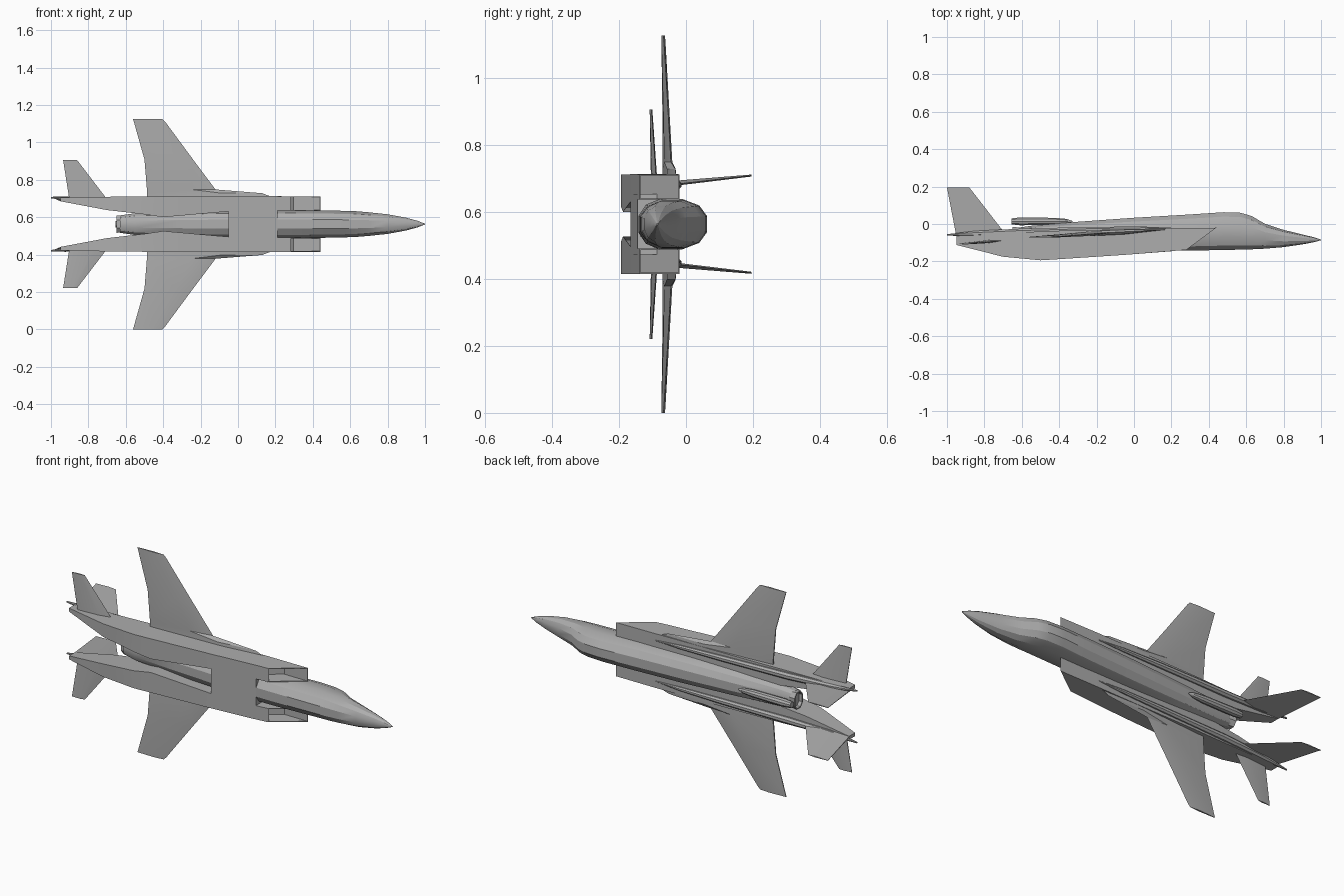
import bpy, bmesh, math
from mathutils import Vector

CENTRE = 0.563   # height of the plane of symmetry; the nose points to +x, the back to +y

cube = bpy.data.objects.get("Cube")
if cube:
    bpy.data.objects.remove(cube)

grey = bpy.data.materials.new("airframe_grey")
grey.use_nodes = True
COLOUR = (0.42, 0.42, 0.42, 1)
grey.diffuse_color = COLOUR
grey.node_tree.nodes["Principled BSDF"].inputs["Base Color"].default_value = COLOUR


def loft(name, rings, mirror=False, angle=25, hollow=None):
    """Skin equal rings of points; hollow = (wall, depth, ring end) sinks an opening."""
    bm = bmesh.new()
    loops = [[bm.verts.new(p) for p in ring] for ring in rings]
    n = len(loops[0])
    for a, b in zip(loops, loops[1:]):
        for i in range(n):
            j = (i + 1) % n
            bm.faces.new((a[i], a[j], b[j], b[i]))
    caps = [bm.faces.new(loops[0]), bm.faces.new(loops[-1])]
    bmesh.ops.recalc_face_normals(bm, faces=bm.faces[:])
    if hollow:
        wall, depth, end = hollow
        mouth = caps[end]
        bmesh.ops.inset_region(bm, faces=[mouth], thickness=wall)
        pit = bmesh.ops.extrude_face_region(bm, geom=[mouth])["geom"]
        verts = [v for v in pit if isinstance(v, bmesh.types.BMVert)]
        bmesh.ops.translate(bm, verts=verts, vec=(depth, 0, 0))
        if mouth.is_valid:
            bmesh.ops.delete(bm, geom=[mouth], context="FACES_ONLY")
    mesh = bpy.data.meshes.new(name)
    bm.to_mesh(mesh)
    bm.free()
    mesh.materials.append(grey)
    ob = bpy.data.objects.new(name, mesh)
    bpy.context.collection.objects.link(ob)
    ob.location.z = CENTRE
    if mirror:
        mod = ob.modifiers.new("mirror", "MIRROR")
        mod.use_axis = (False, False, True)
        mod.use_mirror_merge = False
    bpy.ops.object.select_all(action="DESELECT")
    ob.select_set(True)
    bpy.context.view_layer.objects.active = ob
    bpy.ops.object.shade_smooth_by_angle(angle=math.radians(angle))
    return ob


def oval(x, bottom, top, half, side=0, sides=12, power=0.85):
    """Rounded cross-section across the length of the aircraft."""
    ring = []
    for i in range(sides):
        a = 2 * math.pi * (i + 0.5) / sides
        c, s = (math.copysign(abs(f) ** power, f) for f in (math.cos(a), math.sin(a)))
        ring.append((x, (bottom + top) / 2 + (top - bottom) / 2 * c, side + half * s))
    return ring


def box(x, bottom, top, inner, outer, rake=0):
    return [(x, top, inner), (x, top, outer), (x - rake, bottom, outer), (x - rake, bottom, inner)]


def surface(name, stations, axis):
    """Thin lifting surface from (leading point, trailing point, half thickness)."""
    rings = []
    for lead, trail, t in stations:
        lead, trail, up = Vector(lead), Vector(trail), Vector(axis) * t
        mid = lead.lerp(trail, 0.35)
        rings.append([lead, mid + up, trail + up * 0.3, trail - up * 0.3, mid - up])
    return loft(name, rings, mirror=True, angle=15)


# Nose, canopy and spine in one body: x, bottom, top, half width
body = [(1.0, -0.087, -0.083, 0.002), (0.96, -0.098, -0.07, 0.018), (0.9, -0.11, -0.055, 0.035),
        (0.8, -0.125, -0.03, 0.054), (0.7, -0.134, 0.003, 0.065), (0.63, -0.138, 0.045, 0.071),
        (0.57, -0.14, 0.063, 0.073), (0.48, -0.142, 0.066, 0.075), (0.3, -0.145, 0.054, 0.078),
        (0, -0.145, 0.036, 0.077), (-0.3, -0.13, 0.014, 0.07), (-0.55, -0.115, -0.008, 0.06),
        (-0.63, -0.1, -0.02, 0.048)]
loft("fuselage", [oval(*s) for s in body])

# Exhaust nozzle
loft("exhaust_nozzle", [oval(-0.59, -0.095, -0.02, 0.044, sides=8),
                        oval(-0.65, -0.09, -0.012, 0.05, sides=8)], hollow=(0.007, 0.04, 1))

# Pod on the back, ending above the nozzle
loft("dorsal_pod", [oval(x, 0.014 - r, 0.014 + r, r, sides=10, power=1)
                    for x, r in ((-0.33, 0.003), (-0.36, 0.014), (-0.42, 0.02),
                                 (-0.61, 0.022), (-0.655, 0.017))])

# Side nacelles with raked hollow intakes, tapering to the tail
loft("nacelle", [box(0.44, -0.138, -0.02, 0.073, 0.148, 0.16),
                 box(0.2, -0.145, -0.022, 0.073, 0.149),
                 box(-0.05, -0.165, -0.028, 0.068, 0.149),
                 box(-0.4, -0.188, -0.036, 0.037, 0.148),
                 box(-0.5, -0.194, -0.04, 0.052, 0.148),
                 box(-0.7, -0.175, -0.048, 0.075, 0.146),
                 box(-0.95, -0.112, -0.06, 0.122, 0.141)],
     mirror=True, hollow=(0.005, -0.14, 0))

# Belly block joining the nacelles
loft("belly_block", [box(0.21, -0.145, -0.04, -0.09, 0.09),
                     box(-0.05, -0.165, -0.04, -0.09, 0.09)])

# Long fairings that carry the tail fins
loft("fin_fairing", [oval(x, y - r, y + r, r, side, sides=8, power=1)
                     for x, y, r, side in ((0.2, -0.022, 0.002, 0.112), (0.05, -0.024, 0.011, 0.115),
                                           (-0.2, -0.03, 0.016, 0.118), (-0.6, -0.042, 0.019, 0.122),
                                           (-0.85, -0.052, 0.016, 0.13), (-1.0, -0.058, 0.004, 0.142))],
     mirror=True)

# Wings with a root extension: leading point, trailing point, half thickness
surface("wing", [((0.22, -0.028, 0.13), (-0.485, -0.066, 0.13), 0.014),
                 ((0.13, -0.032, 0.165), (-0.486, -0.066, 0.165), 0.013),
                 ((-0.12, -0.045, 0.185), (-0.487, -0.067, 0.185), 0.012),
                 ((-0.24, -0.054, 0.345), (-0.5, -0.068, 0.345), 0.009),
                 ((-0.39, -0.066, 0.548), (-0.557, -0.07, 0.548), 0.006),
                 ((-0.405, -0.067, 0.563), (-0.562, -0.07, 0.563), 0.005)], (0, 1, 0))

# Horizontal tail
surface("tailplane", [((-0.69, -0.088, 0.12), (-0.9, -0.102, 0.12), 0.008),
                      ((-0.86, -0.103, 0.342), (-0.935, -0.107, 0.342), 0.004)], (0, 1, 0))

# Canted tail fins
surface("tail_fin", [((-0.69, -0.05, 0.117), (-0.95, -0.065, 0.125), 0.008),
                     ((-0.88, 0.195, 0.145), (-1.0, 0.195, 0.145), 0.003)], (0, 0, 1))
